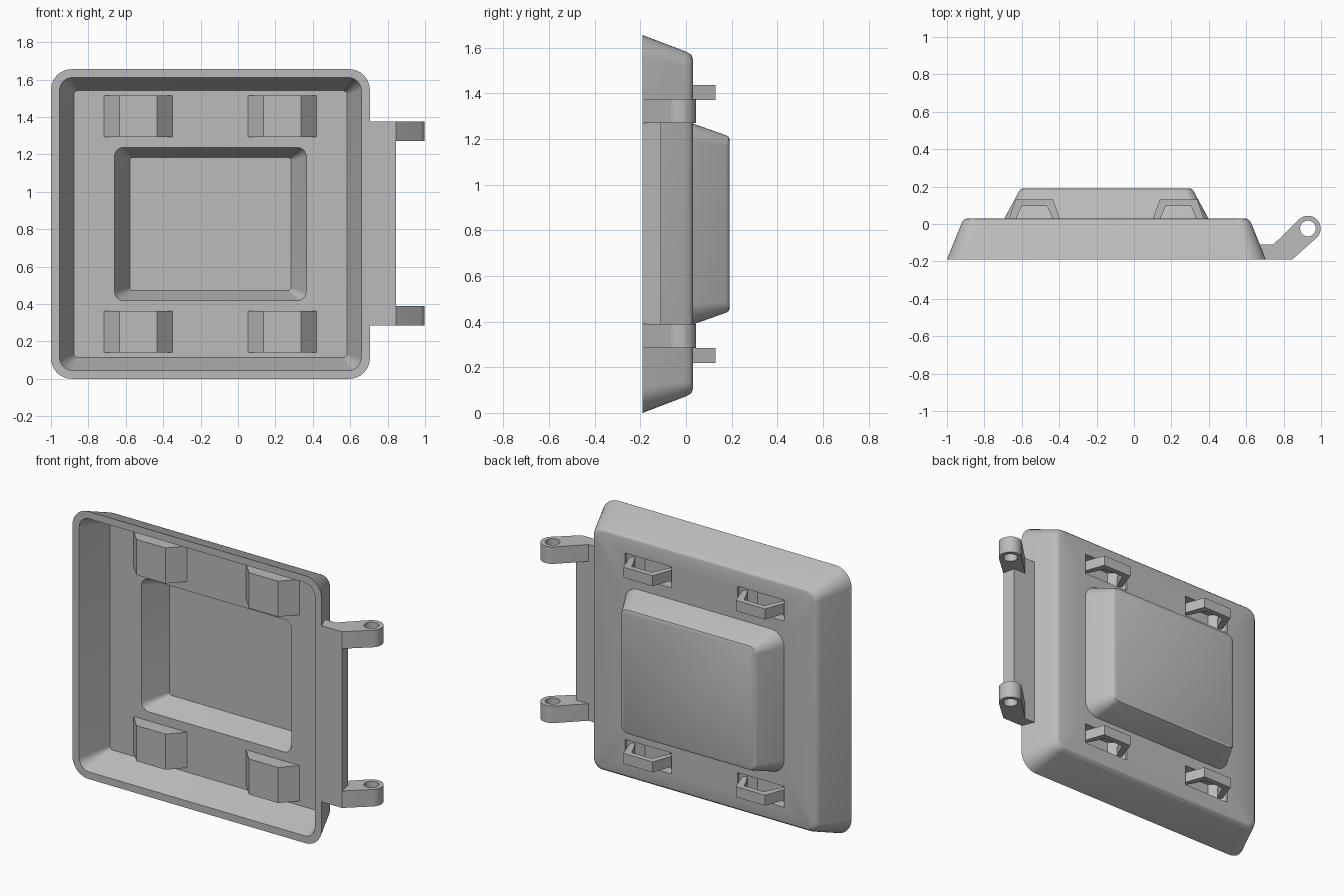
import bpy, bmesh, math

cube = bpy.data.objects.get("Cube")
if cube:
    bpy.data.objects.remove(cube, do_unlink=True)

grey = bpy.data.materials.new("plain grey")
grey.use_nodes = True
colour = (0.5, 0.5, 0.5, 1)
grey.diffuse_color = colour
grey.node_tree.nodes["Principled BSDF"].inputs["Base Color"].default_value = colour

CX, CZ = -0.1475, 0.8275      # centre of the panel
COL, ROW = 0.385, 0.576       # offsets of the four pockets


def finish(name, bm):
    bmesh.ops.recalc_face_normals(bm, faces=bm.faces)
    mesh = bpy.data.meshes.new(name)
    bm.to_mesh(mesh)
    bm.free()
    mesh.materials.append(grey)
    obj = bpy.data.objects.new(name, mesh)
    bpy.context.collection.objects.link(obj)
    return obj


def rounded_ring(bm, y, hx, hz, r, steps=8):
    """Rounded rectangle standing in the xz plane."""
    ring = []
    for corner, (sx, sz) in enumerate([(1, 1), (-1, 1), (-1, -1), (1, -1)]):
        for i in range(steps + 1):
            a = math.pi / 2 * (corner + i / steps)
            ring.append(bm.verts.new((CX + sx * (hx - r) + r * math.cos(a), y,
                                      CZ + sz * (hz - r) + r * math.sin(a))))
    return ring


def loft(name, sections):
    bm = bmesh.new()
    rings = [rounded_ring(bm, *s) for s in sections]
    n = len(rings[0])
    for a, b in zip(rings, rings[1:]):
        for i in range(n):
            j = (i + 1) % n
            bm.faces.new((a[i], a[j], b[j], b[i]))
    bm.faces.new(rings[0])
    bm.faces.new(rings[-1])
    return finish(name, bm)


def prism(name, profile, z0, z1):
    """Extrude an (x, y) profile from z0 up to z1."""
    bm = bmesh.new()
    low = [bm.verts.new((x, y, z0)) for x, y in profile]
    high = [bm.verts.new((x, y, z1)) for x, y in profile]
    n = len(profile)
    bm.faces.new(low)
    bm.faces.new(high)
    for i in range(n):
        j = (i + 1) % n
        bm.faces.new((low[i], low[j], high[j], high[i]))
    return finish(name, bm)


def mirrored(half, x):
    """Symmetric profile about x from its right half."""
    return [(x + px, y) for px, y in half] + [(x - px, y) for px, y in reversed(half)]


def combine(target, tool, operation):
    mod = target.modifiers.new(operation, 'BOOLEAN')
    mod.operation, mod.solver, mod.object = operation, 'EXACT', tool
    bpy.context.view_layer.objects.active = target
    bpy.ops.object.modifier_apply(modifier=mod.name)
    bpy.data.objects.remove(tool, do_unlink=True)


# Hollow panel: boss top, down the outside, round the rim, up the inside
panel = loft("panel_shell", [
    (0.19, 0.448, 0.373, 0.03),
    (0.186, 0.458, 0.383, 0.04),
    (0.175, 0.467, 0.389, 0.048),
    (0.03, 0.545, 0.44, 0.09),
    (0.03, 0.742, 0.722, 0.04),
    (0.026, 0.757, 0.737, 0.052),
    (0.015, 0.768, 0.747, 0.06),
    (0.0, 0.776, 0.755, 0.065),
    (-0.19, 0.8525, 0.8275, 0.11),
    (-0.19, 0.807, 0.783, 0.07),
    (0.0, 0.73, 0.713, 0.02),
    (0.0, 0.513, 0.41, 0.05),
    (0.155, 0.43, 0.355, 0.015),
])

# Pockets sunk through the panel, each bridged by a loop handle
handles = []
for sx, side in ((-1, "right"), (1, "left")):
    for sz, level in ((-1, "lower"), (1, "upper")):
        x, z = CX + sx * COL, CZ + sz * ROW
        pocket = prism("pocket", mirrored([(0.1, -0.09), (0.183, 0.0), (0.183, 0.015)], x),
                       z - 0.11, z + 0.11)
        combine(panel, pocket, 'UNION')
        cavity = prism("cavity", mirrored([(0.085, -0.06), (0.16, 0.015), (0.16, 0.06)], x),
                       z - 0.065, z + 0.065)
        combine(panel, cavity, 'DIFFERENCE')
        outer = [(0.155, -0.025), (0.136, 0.03), (0.1, 0.13)]
        inner = [(0.128, -0.025), (0.097, 0.03), (0.068, 0.095)]
        loop = mirrored(outer, x) + mirrored(inner, x)[::-1]
        handles.append(prism(f"{level}_{side}_handle", loop, z - 0.0325, z + 0.0325))

# Hinge bar along the panel's left edge
bar = prism("hinge_bar", [(0.68, -0.19), (0.845, -0.19), (0.83, -0.11), (0.65, -0.11)],
            0.385, 1.275)

# Hinge arms with a drilled round eye
EX, EY, ER = 0.93, -0.024, 0.068
arms = []
for level, z0 in (("lower", 0.285), ("upper", 1.27)):
    eye = [(EX + ER * math.cos(a), EY + ER * math.sin(a))
           for a in (math.radians(-48 + 180 * i / 20) for i in range(21))]
    profile = [(0.68, -0.19), (0.845, -0.19)] + eye + [(0.745, -0.11), (0.65, -0.11)]
    arm = prism(f"{level}_hinge_arm", profile, z0, z0 + 0.105)
    hole = prism("hole", [(EX + 0.042 * math.cos(math.tau * i / 32),
                           EY + 0.042 * math.sin(math.tau * i / 32)) for i in range(32)],
                 z0 - 0.1, z0 + 0.2)
    combine(arm, hole, 'DIFFERENCE')
    arms.append(arm)

# Smooth the rounded edges, keep the rest crisp
bpy.ops.object.select_all(action='DESELECT')
for obj in [panel, bar] + handles + arms:
    obj.select_set(True)
bpy.context.view_layer.objects.active = panel
bpy.ops.object.shade_smooth_by_angle(angle=math.radians(32))
